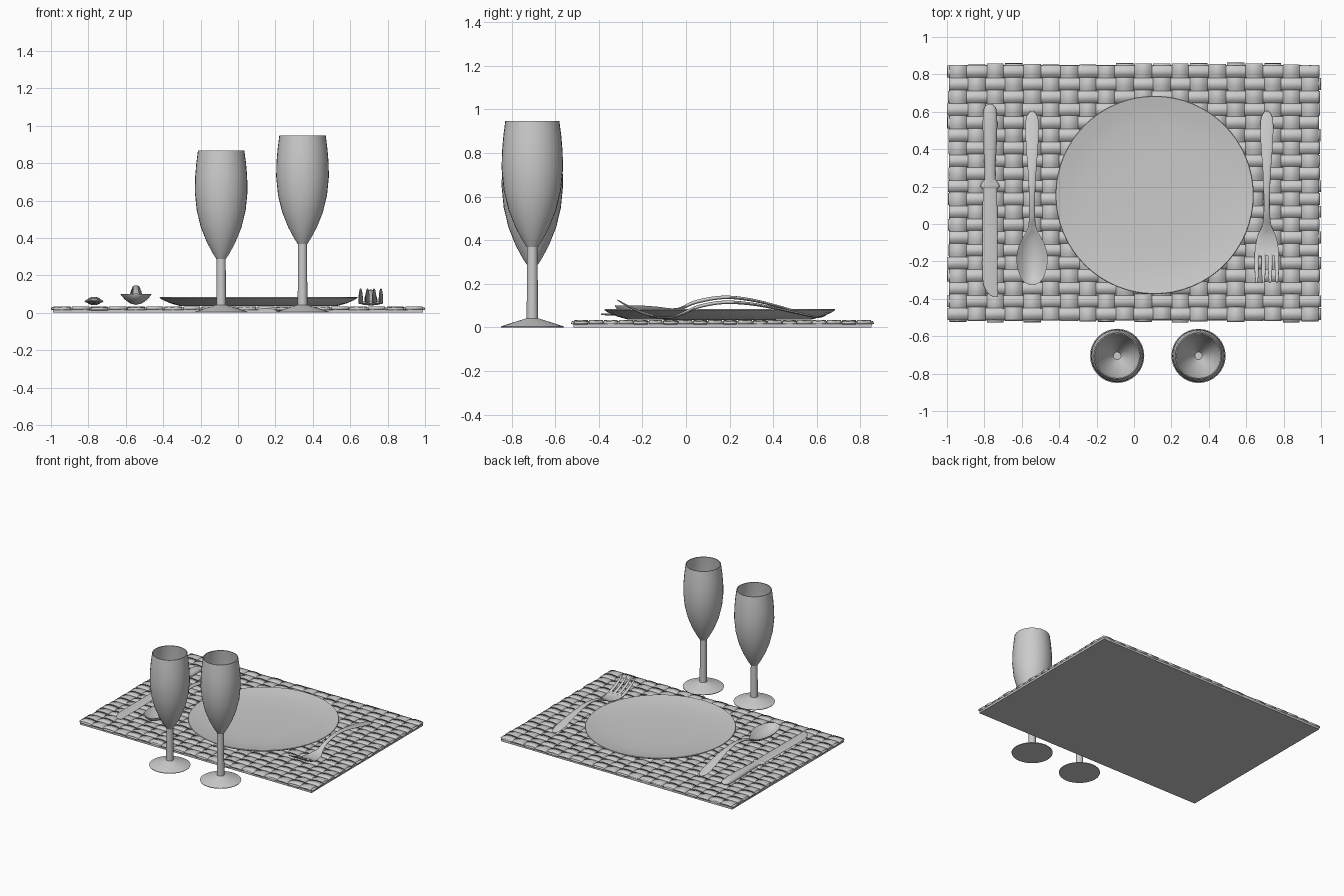
import bpy, bmesh, math, random

random.seed(4)
cube = bpy.data.objects.get("Cube")
if cube:
    bpy.data.objects.remove(cube, do_unlink=True)

grey = bpy.data.materials.new("plain grey")
grey.use_nodes = True
grey.diffuse_color = (0.6, 0.6, 0.6, 1)
grey.node_tree.nodes["Principled BSDF"].inputs["Base Color"].default_value = grey.diffuse_color


def finish(bm, name, angle=40):
    mesh = bpy.data.meshes.new(name)
    bm.to_mesh(mesh)
    bm.free()
    obj = bpy.data.objects.new(name, mesh)
    bpy.context.collection.objects.link(obj)
    mesh.materials.append(grey)
    bpy.ops.object.select_all(action="DESELECT")
    obj.select_set(True)
    bpy.context.view_layer.objects.active = obj
    bpy.ops.object.shade_smooth_by_angle(angle=math.radians(angle))
    return obj


def add_loft(bm, rings):
    """Bridge equal rings of points and cap both ends."""
    loops = [[bm.verts.new(p) for p in ring] for ring in rings]
    n = len(loops[0])
    for a, b in zip(loops, loops[1:]):
        for i in range(n):
            j = (i + 1) % n
            bm.faces.new((a[i], a[j], b[j], b[i]))
    bm.faces.new(loops[0][::-1])
    bm.faces.new(loops[-1])


def lathe(name, profile, x, y, sides):
    bm = bmesh.new()
    turns = [2 * math.pi * i / sides for i in range(sides)]
    add_loft(bm, [[(x + r * math.cos(a), y + r * math.sin(a), z) for a in turns]
                  for r, z in profile])
    bmesh.ops.recalc_face_normals(bm, faces=bm.faces)
    return finish(bm, name)


def smooth_stations(points, steps):
    """Catmull-Rom interpolation through the stations."""
    pts = [points[0]] + points + [points[-1]]
    out = []
    for k in range(1, len(pts) - 2):
        for s in range(steps):
            t = s / steps
            out.append([0.5 * (2 * b + (c - a) * t + (2 * a - 5 * b + 4 * c - d) * t ** 2
                               + (3 * b - a - 3 * c + d) * t ** 3)
                        for a, b, c, d in zip(*pts[k - 1:k + 3])])
    return out + [points[-1]]


def add_sweep(bm, x, points, steps=5, sides=16):
    """Oval sections along y; station = y, x offset, z, half width, half thickness, cup."""
    rings = []
    for y, dx, z, w, t, cup in smooth_stations(points, steps):
        w, t = max(w, 0.003), max(t, 0.002)
        turns = [2 * math.pi * i / sides for i in range(sides)]
        rings.append([(x + dx + w * math.cos(a), y,
                       z + t * math.sin(a) + cup * math.cos(a) ** 2) for a in turns])
    add_loft(bm, rings)


def cutlery(name, x, sweeps):
    bm = bmesh.new()
    for points in sweeps:
        add_sweep(bm, x, points)
    bmesh.ops.recalc_face_normals(bm, faces=bm.faces)
    return finish(bm, name, 50)


# Placemat backing
LEFT, FRONT, WIDE, DEEP, COUNT = -0.99, -0.515, 1.98, 1.365, 20
bm = bmesh.new()
bmesh.ops.create_cube(bm, size=1)
for v in bm.verts:
    v.co = (v.co.x * WIDE, FRONT + DEEP * (v.co.y + 0.5), 0.016 * (v.co.z + 0.5))
finish(bm, "placemat_backing")


# Woven strips, alternately passing over and under
def woven_strips(name, along_x):
    bm = bmesh.new()
    length, span = (WIDE, DEEP) if along_x else (DEEP, WIDE)
    pitch = span / COUNT
    samples = COUNT * 6
    for k in range(COUNT):
        start, end = (random.uniform(-0.01, 0.002) for _ in range(2))
        inset = pitch * random.uniform(0.02, 0.06)
        previous = None
        for i in range(samples + 1):
            f = i / samples
            u = start + f * (length - start - end)
            wave = math.cos(math.pi * (f * COUNT - 0.5 + k + (0 if along_x else 1)))
            z = 0.028 + 0.006 * wave
            pair = []
            for v in (k * pitch + inset, (k + 1) * pitch - inset):
                px, py = (u, v) if along_x else (v, u)
                pair.append(bm.verts.new((LEFT + px, FRONT + py, z)))
            if previous:
                face = bm.faces.new((previous[0], pair[0], pair[1], previous[1]))
                face.normal_update()
                if face.normal.z < 0:
                    face.normal_flip()
            previous = pair
    obj = finish(bm, name)
    solid = obj.modifiers.new("thickness", "SOLIDIFY")
    solid.thickness = 0.012
    solid.offset = -1


woven_strips("placemat_cross_strips", True)
woven_strips("placemat_long_strips", False)

# Plate
lathe("plate", [(0.2, 0.035), (0.42, 0.036), (0.47, 0.05), (0.51, 0.067), (0.53, 0.08),
                (0.527, 0.084), (0.515, 0.082), (0.46, 0.071), (0.38, 0.062),
                (0.25, 0.056), (0.1, 0.054), (0.02, 0.054)], 0.11, 0.155, 64)

# Wine glasses: height above the stem top, outer radius
bowl = [(0, 0.026), (0.03, 0.045), (0.09, 0.077), (0.17, 0.109), (0.26, 0.131),
        (0.36, 0.141), (0.44, 0.139), (0.51, 0.133), (0.58, 0.124)]
for name, x, stem in (("short_glass", -0.09, 0.288), ("tall_glass", 0.345, 0.368)):
    outline = [(0.144, 0), (0.145, 0.004), (0.085, 0.024), (0.026, 0.042), (0.024, stem)]
    outline += [(r, stem + h) for h, r in bowl]
    outline += [(r - 0.006, stem + h + (0.006 if h < 0.5 else 0)) for h, r in reversed(bowl)]
    lathe(name, outline, x, -0.705, 32)

# Knife: blade, collar and handle
cutlery("knife", -0.77, [
    [(-0.39, 0.03, 0.06, 0.012, 0.003, 0), (-0.375, 0.018, 0.06, 0.024, 0.004, 0),
     (-0.33, 0.004, 0.06, 0.037, 0.005, 0), (-0.25, 0, 0.06, 0.041, 0.006, 0),
     (-0.05, 0, 0.061, 0.04, 0.007, 0), (0.2, 0, 0.062, 0.038, 0.009, 0)],
    [(0.19, 0, 0.062, 0.042, 0.01, 0), (0.2, 0, 0.062, 0.05, 0.013, 0),
     (0.215, 0, 0.062, 0.046, 0.014, 0), (0.235, 0, 0.062, 0.032, 0.015, 0)],
    [(0.22, 0, 0.062, 0.03, 0.015, 0), (0.3, 0, 0.063, 0.029, 0.018, 0),
     (0.42, 0, 0.063, 0.036, 0.022, 0), (0.54, 0, 0.063, 0.039, 0.022, 0),
     (0.61, 0, 0.062, 0.034, 0.018, 0), (0.635, 0, 0.061, 0.02, 0.01, 0),
     (0.642, 0, 0.061, 0.005, 0.004, 0)]])

# Spoon: cupped bowl flowing into an arched handle
cutlery("spoon", -0.545, [
    [(-0.325, 0, 0.1, 0.012, 0.003, 0), (-0.31, 0, 0.08, 0.043, 0.004, 0.02),
     (-0.27, 0, 0.057, 0.068, 0.005, 0.043), (-0.2, 0, 0.047, 0.083, 0.005, 0.053),
     (-0.13, 0, 0.052, 0.075, 0.005, 0.043), (-0.07, 0, 0.066, 0.047, 0.006, 0.022),
     (-0.02, 0, 0.088, 0.023, 0.008, 0.004), (0.05, 0, 0.118, 0.016, 0.009, 0),
     (0.17, 0, 0.138, 0.017, 0.008, 0), (0.29, 0, 0.128, 0.023, 0.007, 0),
     (0.41, 0, 0.1, 0.032, 0.006, 0), (0.52, 0, 0.068, 0.036, 0.006, 0),
     (0.575, 0, 0.053, 0.029, 0.005, 0), (0.605, 0, 0.046, 0.008, 0.003, 0)]])

# Fork: arched handle and palm, then four upturned tines
fork = [[(-0.17, 0, 0.055, 0.066, 0.006, 0.003), (-0.12, 0, 0.046, 0.061, 0.006, 0.004),
         (-0.06, 0, 0.049, 0.048, 0.007, 0.002), (-0.01, 0, 0.066, 0.025, 0.008, 0),
         (0.06, 0, 0.096, 0.017, 0.008, 0), (0.17, 0, 0.115, 0.017, 0.008, 0),
         (0.29, 0, 0.109, 0.022, 0.007, 0), (0.41, 0, 0.088, 0.031, 0.006, 0),
         (0.52, 0, 0.064, 0.035, 0.006, 0), (0.575, 0, 0.052, 0.028, 0.005, 0),
         (0.605, 0, 0.046, 0.008, 0.003, 0)]]
for i in range(4):
    side = (i - 1.5) * 0.036
    fork.append([(-0.315, side, 0.126, 0.005, 0.003, 0), (-0.27, side, 0.1, 0.01, 0.005, 0),
                 (-0.21, side, 0.071, 0.012, 0.006, 0), (-0.15, side, 0.052, 0.012, 0.006, 0)])
cutlery("fork", 0.71, fork)
